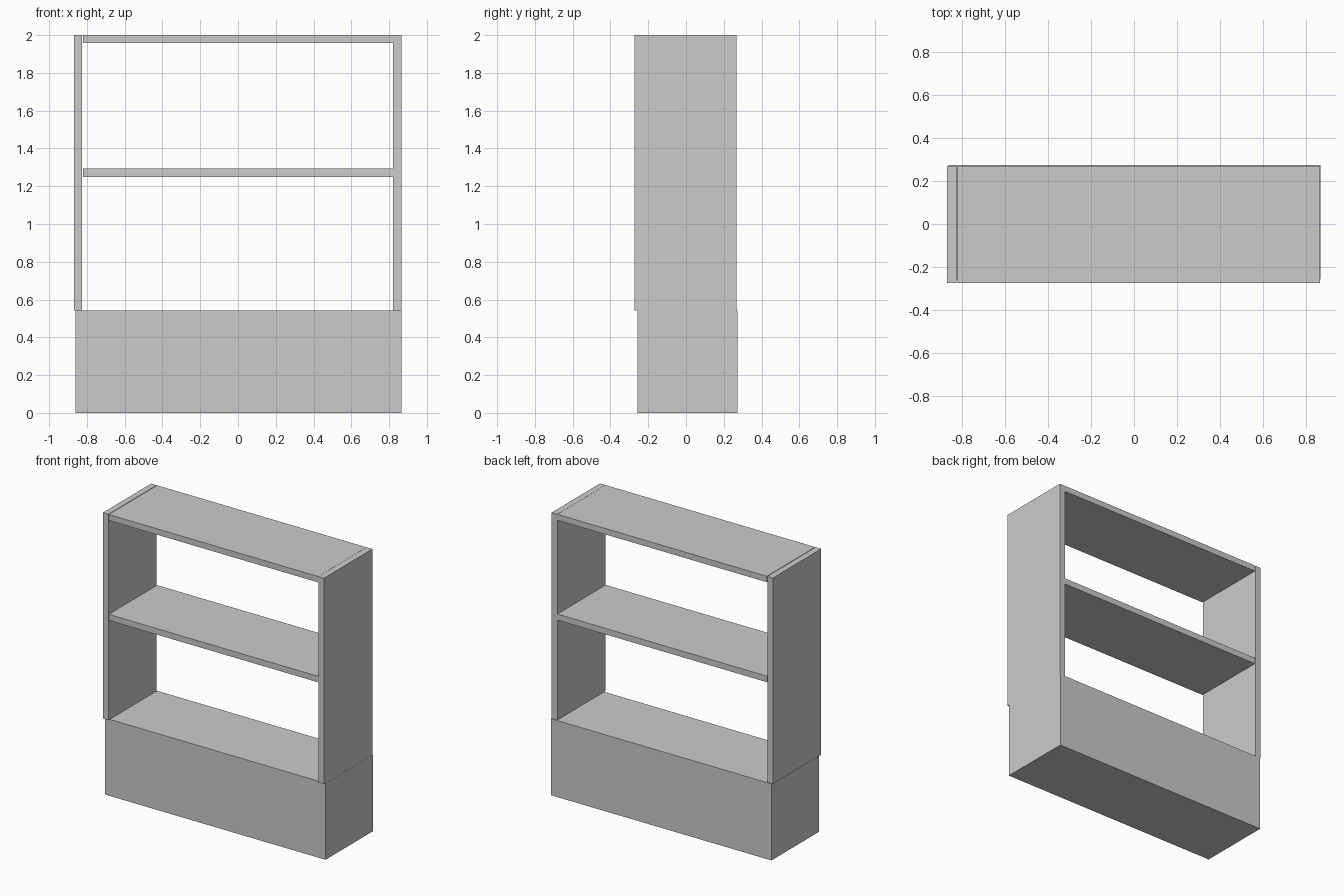
import bpy
import bmesh
from mathutils import Vector

if "Cube" in bpy.data.objects:
    bpy.data.objects.remove(bpy.data.objects["Cube"])


def box(name, x, y, z):
    """Axis-aligned box from (min, max) ranges."""
    lo, hi = Vector((x[0], y[0], z[0])), Vector((x[1], y[1], z[1]))
    bm = bmesh.new()
    bmesh.ops.create_cube(bm, size=1)
    for v in bm.verts:
        v.co = (lo + hi) / 2 + v.co * (hi - lo)
    mesh = bpy.data.meshes.new(name)
    bm.to_mesh(mesh)
    bm.free()
    obj = bpy.data.objects.new(name, mesh)
    bpy.context.collection.objects.link(obj)
    return obj


DEPTH = (-0.273, 0.268)   # upper frame sits slightly forward of the base
BASE_TOP = 0.542

# Solid plinth
box("base", (-0.861, 0.866), (-0.257, 0.273), (0, BASE_TOP))

# Upright side panels
for name, x in (("left_side_panel", (-0.868, -0.825)),
                ("right_side_panel", (0.821, 0.865))):
    box(name, x, DEPTH, (BASE_TOP, 2.0))

# Horizontal boards between the sides
for name, z in (("middle_shelf", (1.25, 1.293)), ("top_board", (1.958, 2.0))):
    box(name, (-0.821, 0.82), DEPTH, z)
